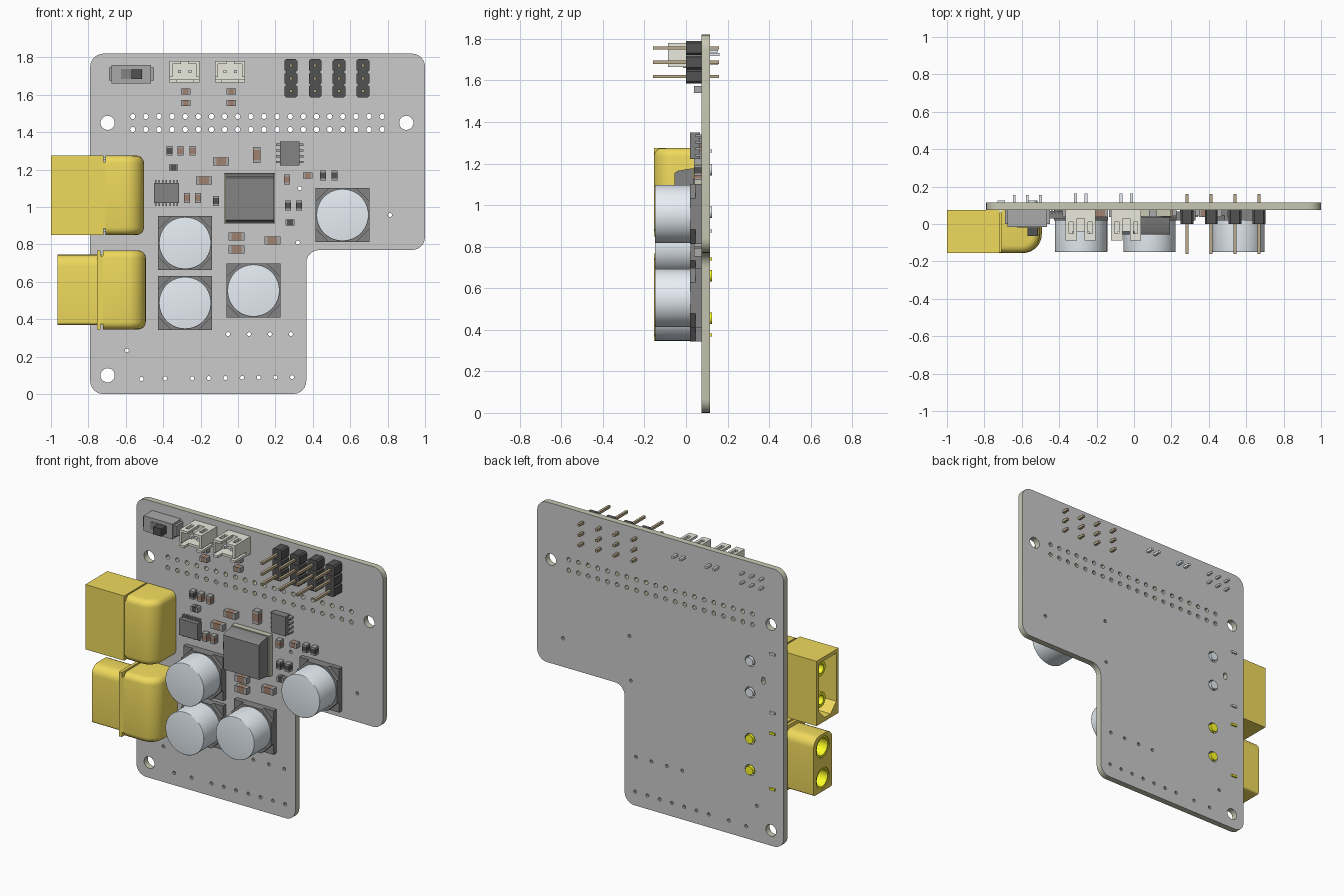
import bpy, bmesh, math

if "Cube" in bpy.data.objects:
    bpy.data.objects.remove(bpy.data.objects["Cube"])

def material(name, r, g, b):
    m = bpy.data.materials.new(name)
    m.diffuse_color = (r, g, b, 1)
    m.use_nodes = True
    m.node_tree.nodes["Principled BSDF"].inputs["Base Color"].default_value = m.diffuse_color
    return m

YELLOW = material("yellow_plastic", .87, .7, .11)
GOLD = material("gold_contact", 1, 1, .02)
PIN = material("pin_metal", .5, .41, .26)
DARK = material("dark_plastic", .085, .085, .085)
CHIP = material("chip_grey", .23, .23, .23)
MID = material("mid_grey", .4, .4, .4)
BROWN = material("ceramic_brown", .35, .22, .16)
SILVER = material("silver", .8, .86, .91)
IVORY = material("ivory_plastic", .82, .82, .73)
BOARD = material("board_face", .53, .53, .53)
RIM = material("board_rim", .58, .58, .46)
BACK, FACE = .115, .075      # board surfaces in y

def finish(name, bm, mat):
    bmesh.ops.recalc_face_normals(bm, faces=bm.faces)
    me = bpy.data.meshes.new(name)
    bm.to_mesh(me)
    bm.free()
    if mat:
        me.materials.append(mat)
    ob = bpy.data.objects.new(name, me)
    bpy.context.collection.objects.link(ob)
    return ob

AXES = {'x': lambda u, v, w: (w, u, v), 'y': lambda u, v, w: (u, w, v), 'z': lambda u, v, w: (u, v, w)}

def extrude(name, loops, axis, a, b, mat=None, bevel=0, pick=None):
    """Extrude an outline (with optional hole loops) along an axis."""
    bm = bmesh.new()
    rings = [[bm.verts.new(AXES[axis](u, v, a)) for u, v in loop] for loop in loops]
    if len(rings) == 1:
        bm.faces.new(rings[0])
    else:
        edges = [bm.edges.new((r[i - 1], r[i])) for r in rings for i in range(len(r))]
        bmesh.ops.triangle_fill(bm, use_beauty=True, edges=edges, normal=AXES[axis](0, 0, 1))
    bottom = list(bm.faces)
    dup = bmesh.ops.extrude_face_region(bm, geom=bottom, use_keep_orig=True)
    vs = [g for g in dup['geom'] if isinstance(g, bmesh.types.BMVert)]
    bmesh.ops.translate(bm, verts=vs, vec=AXES[axis](0, 0, b - a))
    if bevel:
        es = [e for e in bm.edges if pick(e.verts[0].co, e.verts[1].co)]
        bmesh.ops.bevel(bm, geom=es, offset=bevel, segments=4, profile=.5, affect='EDGES')
    return finish(name, bm, mat)

def rect(u0, u1, v0, v1):
    return [(u0, v0), (u1, v0), (u1, v1), (u0, v1)]

def rounded(pts, n=6):
    """Fillet right-angled corners given as (u, v, radius); n=1 makes chamfers."""
    out = []
    for i, (u, v, r) in enumerate(pts):
        if not r:
            out.append((u, v))
            continue
        d = []
        for q in (pts[i - 1], pts[(i + 1) % len(pts)]):
            l = math.hypot(q[0] - u, q[1] - v)
            d.append(((q[0] - u) / l, (q[1] - v) / l))
        for k in range(n + 1):
            s, c = 1 - math.sin(k / n * math.pi / 2), 1 - math.cos(k / n * math.pi / 2)
            out.append((u + r * (d[0][0] * s + d[1][0] * c), v + r * (d[0][1] * s + d[1][1] * c)))
    return out

def circle(u, v, r, n=16):
    return [(u + r * math.cos(k * math.tau / n), v + r * math.sin(k * math.tau / n)) for k in range(n)]

def box(name, x0, x1, y0, y1, z0, z1, mat=None):
    return extrude(name, [rect(x0, x1, z0, z1)], 'y', y0, y1, mat)

# circuit board: L outline with mounting, header, connector and small holes
outline = rounded([(-.79, 0, .07), (.365, 0, .07), (.365, .77, .07), (1, .77, .07), (1, 1.82, .07), (-.79, 1.82, .07)])
holes = [circle(x, z, .038, 24) for x, z in ((-.697, 1.45), (.9, 1.45), (-.697, .1))]
holes += [circle(-.563 + .0702 * i, z, .014, 12) for i in range(20) for z in (1.414, 1.484)]
holes += [circle(.289 - .089 * i, .09 - .001 * i, .011, 10) for i in range(7)]
holes += [circle(-.053 + .112 * i, .32, .011, 10) for i in range(4)]
holes += [circle(x, z, .011, 10) for x, z in ((-.39, .083), (-.516, .08), (-.594, .233), (.33, 1.1), (.813, .957), (.32, .81))]
holes += [circle(-.545, z, .036) for z in (1.17, .965, .66, .455)]
holes.append(rounded([(-.655, 1.045, .011), (-.63, 1.045, .011), (-.63, 1.09, .011), (-.655, 1.09, .011)], 3))
board = extrude("circuit_board", [outline] + holes, 'y', FACE, BACK, BOARD)
board.data.materials.append(RIM)
for p in board.data.polygons:
    p.material_index = 0 if abs(p.normal.y) > .5 else 1

# round can capacitors on square bases
for i, (x, z) in enumerate(((-.283, .807), (-.283, .487), (.083, .553), (.559, .957))):
    h, c = .144, .07
    box(f"capacitor_base_{i}", x - h, x + h, .045, FACE, z - h, z + h, CHIP)
    extrude(f"capacitor_collar_{i}", [rounded([(x - h, z - h, c), (x + h, z - h, c), (x + h, z + h, c), (x - h, z + h, c)], 1)],
            'y', .02, .045, CHIP)
    extrude(f"capacitor_can_{i}", [circle(x, z, .14, 40)], 'y', -.15, .02, SILVER, .004,
            lambda a, b: max(a.y, b.y) < -.14)

# power connectors
def housing(name, x0, x1, z0, z1):
    """Connector rear body with rounded nose."""
    prof = rounded([(x0, FACE, 0), (x0, -.155, 0), (x1, -.155, .1), (x1, FACE, 0)], 8)
    def pick(a, b):
        return abs(a.z - b.z) < 1e-4 and min(a.y, b.y) < FACE - 1e-4 and max(a.x, b.x) > x0 + 1e-4
    extrude(name, [prof], 'z', z0, z1, YELLOW, .04, pick)

def solder_legs(name, zs, tabs, mat):
    for i, z in enumerate(zs):
        extrude(f"{name}_leg_{i}", [circle(-.545, z, .028)], 'y', .06, .125, mat)
    for i, z in enumerate(tabs):
        box(f"{name}_tab_{i}", -.73, -.69, .06, .125, z - .007, z + .007, mat)

# upper connector: hollow socket with two tubular contacts
housing("socket_body", -.708, -.503, .85, 1.275)
box("socket_neck", -.725, -.70, -.153, .07, .885, 1.24, YELLOW)
cavity = rounded([(-.13, .875, .06), (.05, .875, .06), (.05, 1.25, 0), (-.13, 1.25, 0)], 1)
extrude("socket_shell", [rect(-.155, FACE, .85, 1.275), cavity], 'x', -1, -.718, YELLOW)
for i, z in enumerate((1.17, .965)):
    extrude(f"socket_contact_{i}", [circle(-.04, z, .05, 20), circle(-.04, z, .03, 20)], 'x', -.95, -.715, GOLD)
solder_legs("socket", (1.17, .965), (1.26, .875), SILVER)

# lower connector: narrower plug with two bores
housing("plug_body", -.722, -.493, .345, .768)
box("plug_neck", -.737, -.71, -.153, .07, .375, .738, YELLOW)
box("plug_flange", -.755, -.735, -.155, FACE, .345, .768, YELLOW)
zs = (.66, .455)
face = rounded([(-.138, .37, .015), (.055, .37, .015), (.055, .745, .06), (-.138, .745, .06)])
extrude("plug_nose", [face] + [circle(-.04, z, .068, 24) for z in zs], 'x', -.965, -.75, YELLOW)
for i, z in enumerate(zs):
    extrude(f"plug_contact_{i}", [circle(-.04, z, .067, 24), circle(-.04, z, .056, 24)], 'x', -.96, -.75, GOLD)
    extrude(f"plug_contact_floor_{i}", [circle(-.04, z, .06, 24)], 'x', -.765, -.75, GOLD)
solder_legs("plug", zs, (.74, .375), GOLD)

# pin headers: four columns of three
for i, x in enumerate((.283, .413, .54, .668)):
    for j, z in enumerate((1.619, 1.687, 1.756)):
        h, c = .034, .009
        cell = rounded([(x - h, z - h, c), (x + h, z - h, c), (x + h, z + h, c), (x - h, z + h, c)], 1)
        extrude(f"header_block_{i}_{j}", [cell], 'y', 0, FACE, DARK)
        box(f"header_pin_{i}_{j}", x - .008, x + .008, -.16, .16, z - .008, z + .008, PIN)

# two-pin wire sockets
for i, x in enumerate((-.285, -.042)):
    l, r, b, t = x - .08, x + .08, 1.665, 1.78
    box(f"wire_socket_floor_{i}", l, r, .03, FACE, b, t, IVORY)
    box(f"wire_socket_bottom_{i}", l, r, -.04, .03, b, b + .016, IVORY)
    for s in (-1, 1):
        xs = sorted((x + s * .08, x + s * .064))
        box(f"wire_socket_side_{i}_{s}", *xs, -.087, .03, b + .03, t, IVORY)
        xs = sorted((x + s * .08, x + s * .02))
        win = sorted((x + s * .062, x + s * .038))
        extrude(f"wire_socket_top_{i}_{s}", [rect(*xs, -.087, .03), rect(*win, -.05, .01)], 'z', t - .016, t, IVORY)
        xs = sorted((x + s * .08, x + s * .045))
        box(f"wire_socket_lip_{i}_{s}", *xs, -.087, .03, b, b + .016, IVORY)
        px = x + s * .028
        box(f"wire_socket_pin_{i}_{s}", px - .008, px + .008, -.05, .162, 1.717, 1.733, SILVER)

# slide switch
box("switch_body", -.675, -.465, -.015, FACE, 1.66, 1.76, MID)
for s in (-1, 1):
    xs = sorted((-.57 + s * .12, -.57 + s * .1))
    box(f"switch_ear_{s}", *xs, .0, FACE, 1.675, 1.745, MID)
box("switch_slot", -.625, -.51, -.018, 0, 1.683, 1.737, CHIP)
box("switch_knob", -.57, -.512, -.065, 0, 1.685, 1.735, DARK)
for i in range(3):
    for j, z in enumerate((1.68, 1.74)):
        box(f"switch_pin_{i}_{j}", -.647 + .07 * i, -.633 + .07 * i, .06, .155, z - .006, z + .006, SILVER)

# power inductor: tapered block on a plate
box("inductor_plate", -.075, .198, .04, FACE, .912, 1.182, RIM)
slab = [(.035, .918), (-.055, .93), (-.055, 1.155), (-.04, 1.165), (.035, 1.178)]
extrude("inductor_block", [slab], 'x', -.068, .192, CHIP)

# integrated circuits with leads
box("side_lead_chip", .225, .33, .02, .068, 1.222, 1.35, CHIP)
for i in range(4):
    z = 1.24 + .031 * i
    for s in (-1, 1):
        xs = sorted((.2775 + s * .05, .2775 + s * .073))
        box(f"side_lead_{i}_{s}", *xs, .045, FACE, z - .006, z + .006, MID)
box("small_lead_chip", -.45, -.315, .03, .07, 1.022, 1.128, CHIP)
for i in range(7):
    x = -.44 + .0192 * i
    box(f"small_chip_lead_{i}", x - .004, x + .004, .055, FACE, 1.005, 1.145, MID)

# small chip parts: centre, half length, half width, upright flag, colour
def chip_parts(kind, mat, hl, hw, upright, spots):
    for i, (x, z) in enumerate(spots):
        for part, a, b, m in (("body", -.6, .6, mat), ("end_a", -1, -.6, MID), ("end_b", .6, 1, MID)):
            u, v = (a * hl, b * hl), (-hw, hw)
            if upright:
                u, v = v, u
            box(f"{kind}_{part}_{i}", x + u[0], x + u[1], .038, FACE, z + v[0], z + v[1], m)

chip_parts("ceramic_flat", BROWN, .025, .016, False, [(-.28, 1.618), (-.28, 1.556), (-.037, 1.618), (-.037, 1.556), (.372, 1.168)])
chip_parts("ceramic_upright", BROWN, .026, .016, True, [(-.307, 1.3), (-.243, 1.3), (-.273, 1.048), (-.214, 1.048), (.262, 1.147)])
chip_parts("ceramic_large", BROWN, .043, .021, False, [(-.09, 1.243), (-.182, 1.142), (-.008, .842), (-.008, .773), (.184, .82)])
chip_parts("ceramic_tall", BROWN, .043, .021, True, [(.1, 1.278)])
chip_parts("resistor_upright", DARK, .026, .016, True,
           [(-.366, 1.3), (-.118, 1.032), (.454, 1.168), (.516, 1.168), (.267, 1.008), (.326, 1.008)])
chip_parts("resistor_flat", DARK, .025, .016, False, [(-.345, 1.211), (.278, .917)])

# smooth curved sides, keep edges crisp
for ob in bpy.context.collection.objects:
    ob.select_set(True)
bpy.context.view_layer.objects.active = board
bpy.ops.object.shade_smooth_by_angle(angle=math.radians(30))
